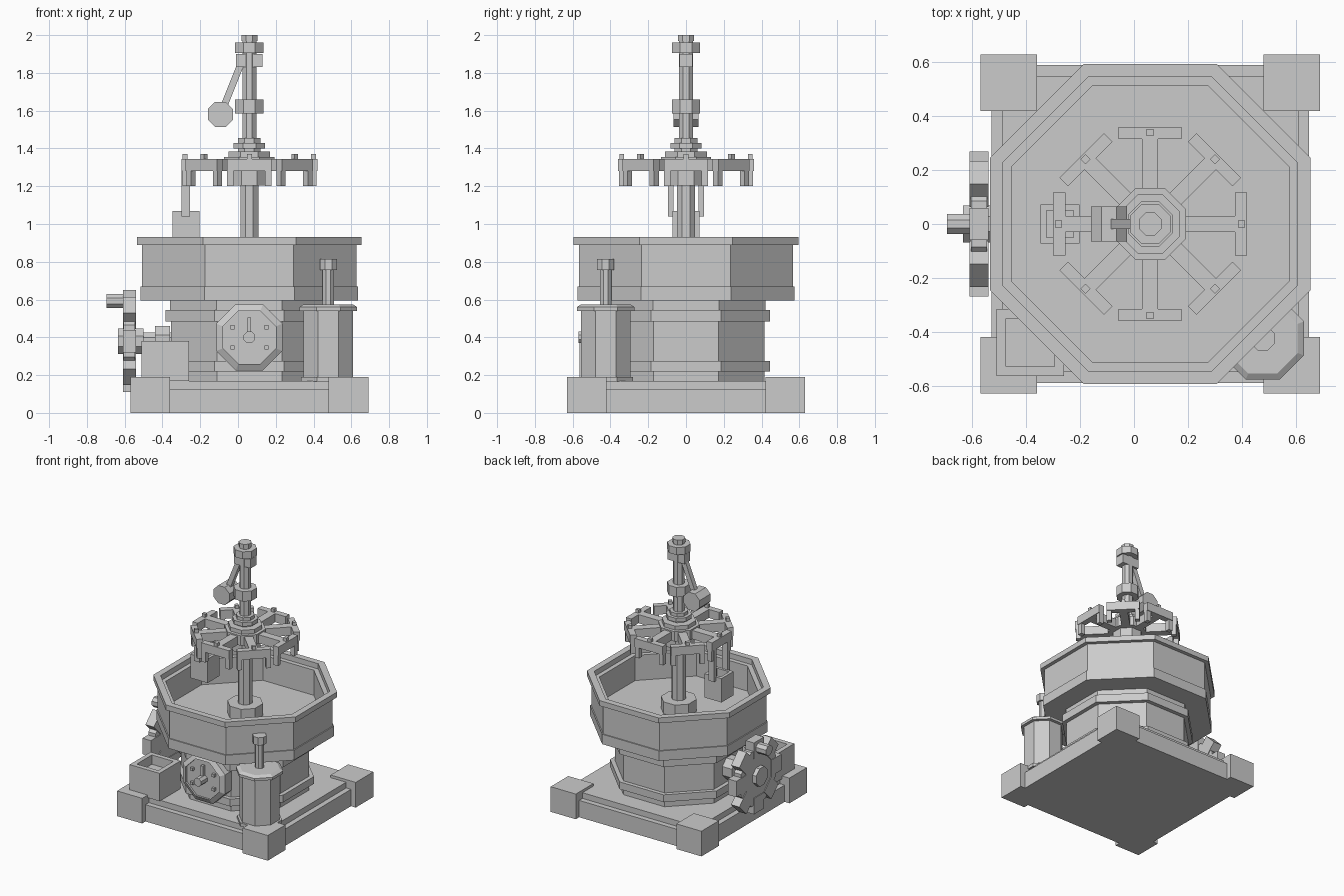
import bpy, bmesh, math
from mathutils import Matrix, Vector

cube = bpy.data.objects.get("Cube")
if cube:
    bpy.data.objects.remove(cube, do_unlink=True)

grey = bpy.data.materials.new("plain grey")
grey.use_nodes = True
colour = (0.6, 0.6, 0.6, 1)
grey.diffuse_color = colour
grey.node_tree.nodes["Principled BSDF"].inputs["Base Color"].default_value = colour

CX = 0.06  # x of the main axis
AXES = {
    "z": Matrix.Identity(4),
    "x": Matrix.Rotation(math.pi / 2, 4, "Y"),
    "y": Matrix.Rotation(math.pi / 2, 4, "X"),  # local height runs to the front
}


def finish(name, bm):
    bmesh.ops.recalc_face_normals(bm, faces=bm.faces[:])
    mesh = bpy.data.meshes.new(name)
    bm.to_mesh(mesh)
    bm.free()
    mesh.materials.append(grey)
    obj = bpy.data.objects.new(name, mesh)
    bpy.context.collection.objects.link(obj)
    return obj


def turned(name, profile, at=(CX, 0, 0), axis="z", sides=8, ring=False):
    """Prism stack from (flat-to-centre distance, height) pairs, capped or ring-shaped."""
    bm = bmesh.new()
    loops = []
    for flat, height in profile:
        r = flat / math.cos(math.pi / sides)
        turns = [(i + 0.5) * math.tau / sides for i in range(sides)]
        loops.append([bm.verts.new((r * math.cos(t), r * math.sin(t), height)) for t in turns])
    pairs = list(zip(loops, loops[1:]))
    if ring:
        pairs.append((loops[-1], loops[0]))
    else:
        bm.faces.new(loops[0])
        bm.faces.new(loops[-1])
    for a, b in pairs:
        for i in range(sides):
            j = (i + 1) % sides
            bm.faces.new((a[i], a[j], b[j], b[i]))
    bm.transform(Matrix.Translation(at) @ AXES[axis])
    return finish(name, bm)


def prism(name, flat, low, high, **where):
    return turned(name, [(flat, low), (flat, high)], **where)


def box(name, low, high, turn=Matrix.Identity(4)):
    low, high = Vector(low), Vector(high)
    bm = bmesh.new()
    bmesh.ops.create_cube(bm, size=1)
    bm.transform(turn @ Matrix.Translation((low + high) / 2) @ Matrix.Diagonal((*(high - low), 1)))
    return finish(name, bm)


# Square base with corner blocks
turned("base_plate", [(0.59, 0), (0.59, 0.127), (0.55, 0.127), (0.55, 0.17)], sides=4)
for sx in (-1, 1):
    for sy in (-1, 1):
        prism("base_corner", 0.105, 0, 0.19, at=(CX + sx * 0.525, sy * 0.525, 0), sides=4)

# Pedestal with two raised bands
turned("pedestal", [(0.415, 0.17), (0.415, 0.22), (0.445, 0.22), (0.445, 0.275),
                    (0.415, 0.275), (0.415, 0.485), (0.445, 0.485), (0.445, 0.545),
                    (0.42, 0.545), (0.42, 0.6)])

# Open basin with lower band and rim
turned("basin", [(0.575, 0.595), (0.575, 0.67), (0.567, 0.67), (0.567, 0.89),
                 (0.515, 0.89), (0.515, 0.7)])
turned("basin_rim", [(0.595, 0.89), (0.595, 0.93), (0.548, 0.93), (0.548, 0.89)], ring=True)
prism("basin_collar", 0.115, 0.7, 0.79)

# Central mast and its collars
prism("lower_mast", 0.048, 0.7, 1.25)
prism("upper_mast", 0.037, 1.25, 1.97)
turned("mast_hub", [(0.1, 1.205), (0.1, 1.28), (0.133, 1.28), (0.133, 1.355),
                    (0.11, 1.355), (0.11, 1.385), (0.06, 1.385), (0.06, 1.4),
                    (0.083, 1.4), (0.083, 1.43), (0.06, 1.43), (0.06, 1.455)])
prism("middle_collar", 0.075, 1.585, 1.66)
prism("top_collar", 0.075, 1.905, 1.96)
prism("mast_cap", 0.042, 1.97, 2)
box("rod_bracket", (CX - 0.07, -0.035, 1.83), (CX + 0.07, 0.035, 1.9))

# Spinner: eight T-shaped arms with hanging legs and studs
for i in range(8):
    turn = Matrix.Translation((CX, 0, 0)) @ Matrix.Rotation(i * math.tau / 8, 4, "Z")
    box("spinner_arm", (0.1, -0.03, 1.28), (0.32, 0.03, 1.345), turn)
    box("spinner_bar", (0.315, -0.117, 1.28), (0.36, 0.117, 1.345), turn)
    box("spinner_stud", (0.327, -0.013, 1.345), (0.353, 0.013, 1.37), turn)
    for side in (-1, 1):
        y = side * 0.1
        box("spinner_leg", (0.32, y - 0.017, 1.2), (0.355, y + 0.017, 1.28), turn)

# Bucket hung from the right arm
turned("bucket", [(0.072, 0.89), (0.072, 1.07), (0.05, 1.07), (0.05, 0.92)],
       at=(-0.275, 0, 0), sides=4)
for side in (-1, 1):
    y = side * 0.08
    box("bucket_hanger", (-0.3, y - 0.014, 1.04), (-0.255, y + 0.014, 1.29))

# Swinging weight on a slanted rod
prism("weight", 0.067, -0.065, 0.065, at=(-0.093, 0, 1.58), axis="y")
start, end = Vector((-0.08, 0, 1.61)), Vector((0.02, 0, 1.86))
tilt = (end - start).to_track_quat("Z", "Y").to_matrix().to_4x4()
box("weight_rod", (-0.018, -0.018, 0), (0.018, 0.018, (end - start).length),
    Matrix.Translation(start) @ tilt)

# Front dial with needle, knob and bolts
DIAL = (CX, 0, 0.4)
turned("dial", [(0.175, 0.4), (0.175, 0.49), (0.14, 0.51), (0.14, 0.495)], at=DIAL, axis="y")
prism("dial_knob", 0.03, 0.49, 0.57, at=DIAL, axis="y")
box("dial_needle", (CX - 0.01, -0.52, 0.4), (CX + 0.01, -0.49, 0.505))
for sx in (-1, 1):
    for sz in (-1, 1):
        prism("dial_bolt", 0.011, 0.49, 0.515, at=(CX + sx * 0.09, 0, 0.4 + sz * 0.053),
              axis="y", sides=4)

# Canister with a valve stem on the front left corner
CAN = (0.478, -0.425, 0)
turned("canister", [(0.145, 0.165), (0.145, 0.19), (0.13, 0.19), (0.13, 0.54),
                    (0.153, 0.54), (0.153, 0.56), (0.13, 0.575)], at=CAN)
turned("canister_stem", [(0.03, 0.57), (0.03, 0.757), (0.045, 0.757), (0.045, 0.815)], at=CAN)

# Open crate on the front right corner
turned("crate", [(0.125, 0.17), (0.125, 0.38), (0.09, 0.38), (0.09, 0.31)],
       at=(-0.385, -0.44, 0), sides=4)

# Toothed crank wheel on the right side
WHEEL = (0, 0, 0.38)
prism("wheel", 0.205, -0.605, -0.545, at=WHEEL, axis="x")
for i in range(8):
    turn = Matrix.Translation(WHEEL) @ Matrix.Rotation(i * math.tau / 8, 4, "X")
    box("wheel_tooth", (-0.61, -0.06, 0.15), (-0.54, 0.06, 0.27), turn)
prism("wheel_hub", 0.068, -0.635, -0.5, at=WHEEL, axis="x")
prism("wheel_axle", 0.045, -0.5, -0.3, at=WHEEL, axis="x")
prism("axle_collar", 0.08, -0.44, -0.36, at=WHEEL, axis="x")
prism("crank_handle", 0.037, -0.695, -0.6, at=(0, 0, 0.593), axis="x")
